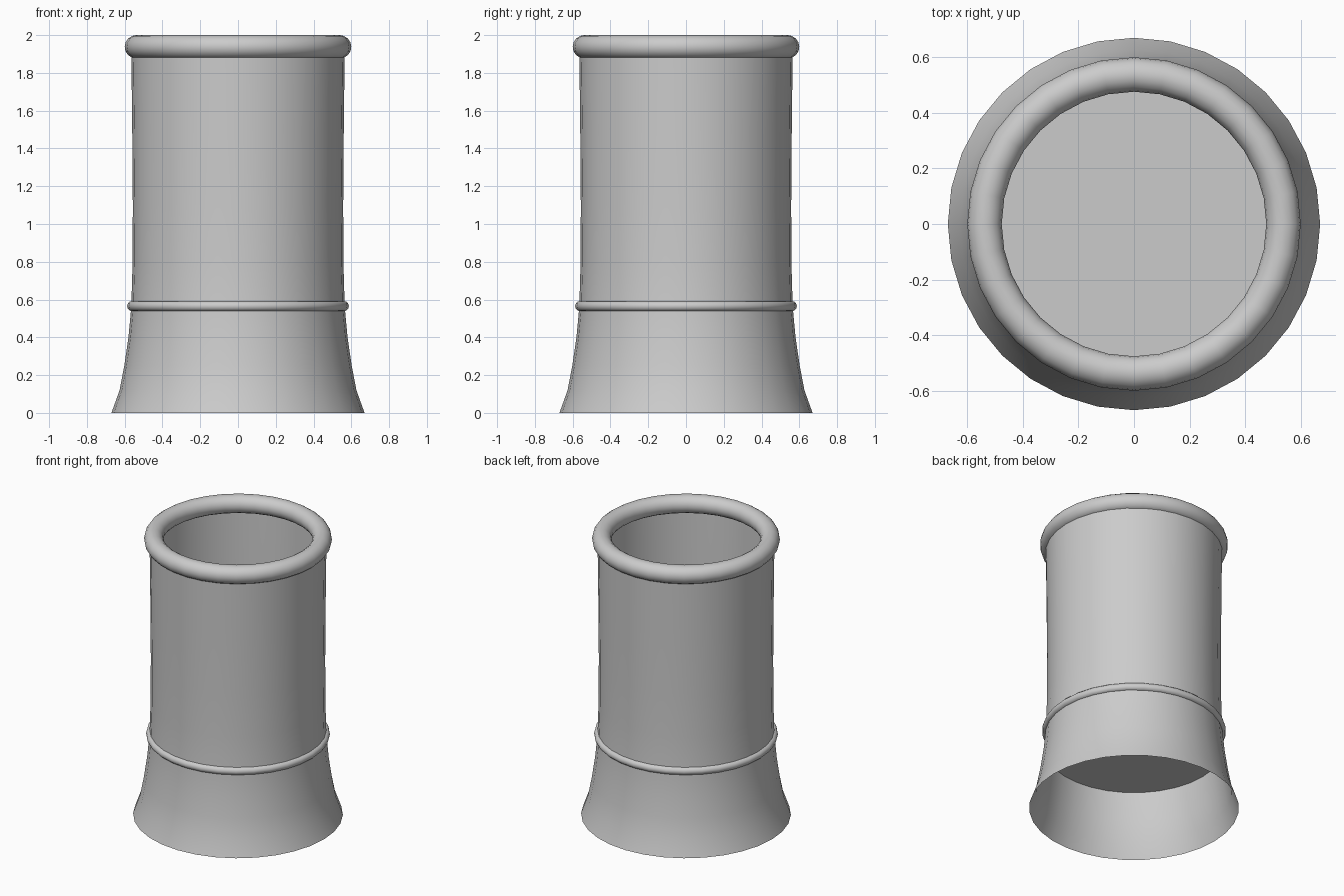
import bpy, bmesh
from math import cos, sin, pi

if "Cube" in bpy.data.objects:
    bpy.data.objects.remove(bpy.data.objects["Cube"])

SIDES = 32


def lathe(name, profile, close=False):
    """Revolve (radius, z) points around z; close joins the last ring to the first."""
    bm = bmesh.new()
    rings = []
    for r, z in profile:
        rings.append([bm.verts.new((r * cos(2 * pi * i / SIDES),
                                    r * sin(2 * pi * i / SIDES), z))
                      for i in range(SIDES)])
    pairs = list(zip(rings, rings[1:]))
    if close:
        pairs.append((rings[-1], rings[0]))
    for low, high in pairs:
        for i in range(SIDES):
            j = (i + 1) % SIDES
            bm.faces.new((low[i], low[j], high[j], high[i]))
    if len(rings) == 1:
        bm.faces.new(rings[0])
    for f in bm.faces:
        f.smooth = len(rings) > 1
    mesh = bpy.data.meshes.new(name)
    bm.to_mesh(mesh)
    bm.free()
    obj = bpy.data.objects.new(name, mesh)
    bpy.context.collection.objects.link(obj)
    return obj


def ring(name, radius, thickness, z, steps):
    """Round moulding with a circular section."""
    section = [(radius + thickness * cos(2 * pi * k / steps),
                z + thickness * sin(2 * pi * k / steps)) for k in range(steps)]
    return lathe(name, section, close=True)


# Thin open wall with flared foot
lathe("pot_wall", [(0.67, 0), (0.627, 0.12), (0.602, 0.25), (0.58, 0.4),
                   (0.565, 0.56), (0.558, 0.8), (0.557, 1.1),
                   (0.56, 1.5), (0.565, 1.92)])

# Inner floor
lathe("inner_floor", [(0.572, 0.44)])

# Rolled rim and narrow band
ring("top_rim", 0.538, 0.062, 1.938, 16)
ring("lower_band", 0.56, 0.027, 0.565, 12)
